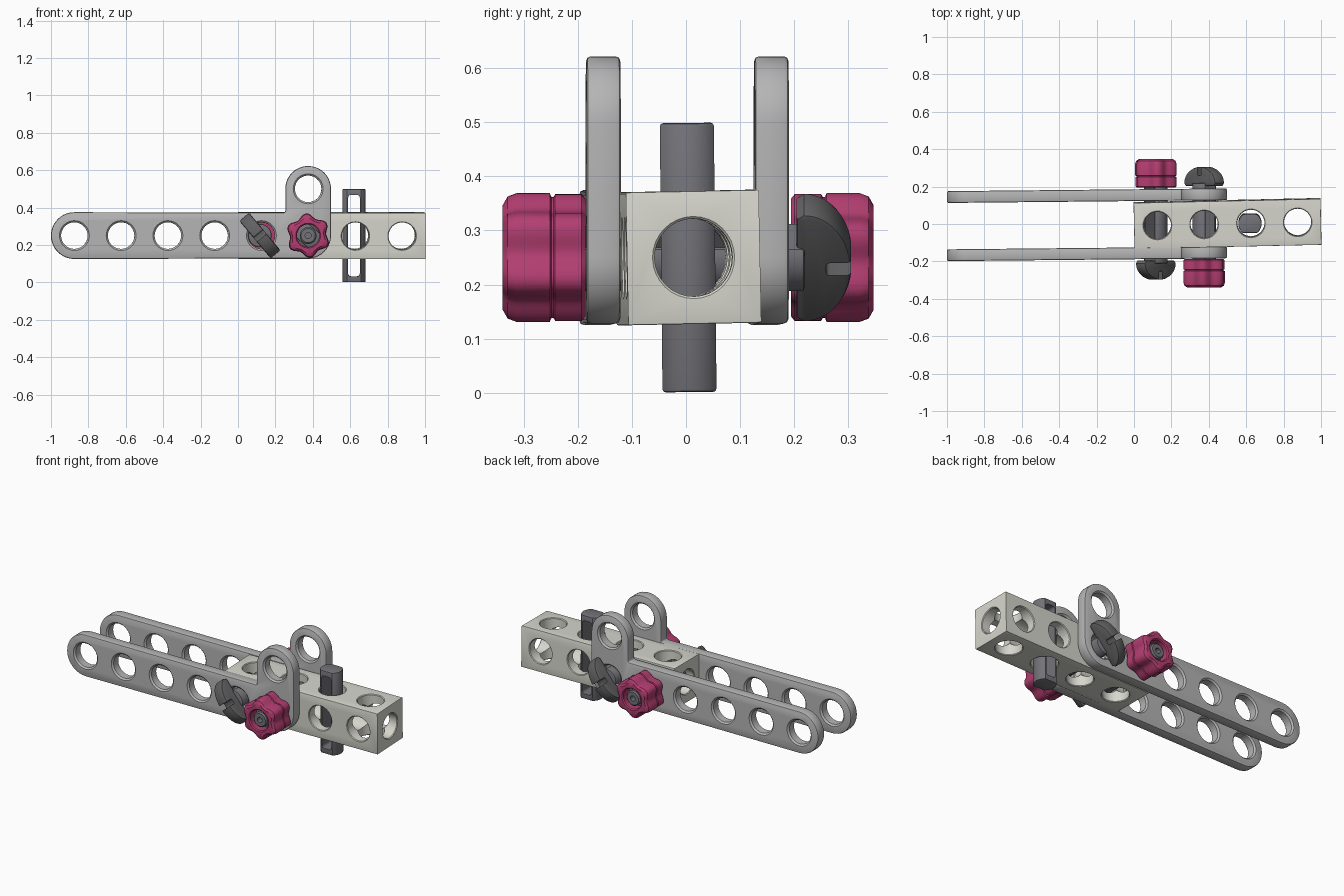
import bpy, bmesh
from math import sin, cos, pi, radians
from mathutils import Matrix

if "Cube" in bpy.data.objects:
    bpy.data.objects.remove(bpy.data.objects["Cube"])

RX = Matrix.Rotation(pi / 2, 4, 'X')
RY = Matrix.Rotation(pi / 2, 4, 'Y')
SIDE = Matrix(((0, 0, 1, 0), (1, 0, 0, 0), (0, 1, 0, 0), (0, 0, 0, 1)))
T = Matrix.Translation


def material(name, rgb):
    m = bpy.data.materials.new(name)
    m.diffuse_color = (*rgb, 1)
    m.use_nodes = True
    m.node_tree.nodes["Principled BSDF"].inputs["Base Color"].default_value = m.diffuse_color
    return m


PINK = material("pink_plastic", (0.45, 0.048, 0.165))
LIGHT = material("light_grey", (0.68, 0.68, 0.62))
MID = material("mid_grey", (0.46, 0.46, 0.46))
DARK = material("dark_grey", (0.17, 0.17, 0.19))
STEEL = material("wedge_grey", (0.12, 0.12, 0.125))


def finish(bm, name, mat, matrix):
    bmesh.ops.recalc_face_normals(bm, faces=bm.faces)
    bm.transform(matrix)
    me = bpy.data.meshes.new(name)
    bm.to_mesh(me)
    bm.free()
    if mat:
        me.materials.append(mat)
    ob = bpy.data.objects.new(name, me)
    bpy.context.collection.objects.link(ob)
    return ob


def prism(name, pts, depth, bevel=0, mat=None, matrix=Matrix()):
    """Outline extruded along z, with its rims bevelled."""
    bm = bmesh.new()
    f = bm.faces.new([bm.verts.new((x, y, -depth / 2)) for x, y in pts])
    ext = bmesh.ops.extrude_face_region(bm, geom=[f], use_keep_orig=True)
    for v in ext['geom']:
        if isinstance(v, bmesh.types.BMVert):
            v.co.z = depth / 2
    bmesh.ops.recalc_face_normals(bm, faces=bm.faces)
    if bevel:
        rims = [e for e in bm.edges if abs(e.verts[0].co.z - e.verts[1].co.z) < 1e-6]
        bmesh.ops.bevel(bm, geom=rims, offset=bevel, segments=2, profile=0.5, affect='EDGES')
    return finish(bm, name, mat, matrix)


def loft(bm, rings, closed=False, matrix=Matrix()):
    vs = [[bm.verts.new(matrix @ T(p).to_translation()) for p in r] for r in rings]
    n = len(vs[0])
    pairs = list(zip(vs, vs[1:])) + ([(vs[-1], vs[0])] if closed else [])
    for a, b in pairs:
        for i in range(n):
            j = (i + 1) % n
            bm.faces.new((a[i], a[j], b[j], b[i]))
    if not closed:
        bm.faces.new(vs[0][::-1])
        bm.faces.new(vs[-1])


def ring(r, z, n=32, wave=0):
    out = []
    for i in range(n):
        t = 2 * pi * i / n
        q = r * (1 + wave * cos(6 * (t - radians(15))))
        out.append((q * cos(t), q * sin(t), z))
    return out


def hole_cutter(spots, half, r, c):
    """Round holes with a chamfer at both mouths."""
    bm = bmesh.new()
    e = 0.02
    prof = [(r + c + e, -half - e), (r, -half + c), (r, half - c), (r + c + e, half + e)]
    for m in spots:
        loft(bm, [ring(q, z) for q, z in prof], matrix=m)
    return finish(bm, "cutter", None, Matrix())


def cut(ob, cutter):
    mod = ob.modifiers.new("cut", 'BOOLEAN')
    mod.object, mod.solver = cutter, 'EXACT'
    dg = bpy.context.evaluated_depsgraph_get()
    dg.update()
    me = bpy.data.meshes.new_from_object(ob.evaluated_get(dg))
    ob.modifiers.clear()
    ob.data = me
    bpy.data.objects.remove(cutter)


def arc(cx, cy, r, a0, a1, n):
    return [(cx + r * cos(radians(a0 + (a1 - a0) * i / n)),
             cy + r * sin(radians(a0 + (a1 - a0) * i / n))) for i in range(n + 1)]


def rounded(w, h, r):
    w, h = w / 2 - r, h / 2 - r
    return (arc(w, h, r, 0, 90, 4) + arc(-w, h, r, 90, 180, 4)
            + arc(-w, -h, r, 180, 270, 4) + arc(w, -h, r, 270, 360, 4))


# drilled square block
block = prism("drilled_block", [(-0.5, -0.123), (0.5, -0.123), (0.5, 0.123), (-0.5, 0.123)],
              0.246, 0.003, LIGHT)
xs = (-0.375, -0.125, 0.125, 0.375)
cut(block, hole_cutter([T((x, 0, 0)) for x in xs], 0.123, 0.073, 0.004))
cut(block, hole_cutter([T((x, 0, 0)) @ RX for x in xs], 0.123, 0.0728, 0.004))
cut(block, hole_cutter([RY], 0.5, 0.072, 0.004))
block.matrix_world = (T((0.5, 0.003, 0.25)) @ Matrix.Rotation(0.022, 4, 'Z')
                      @ Matrix.Rotation(0.02, 4, 'X'))

# side plates with an upright eye
outline = (arc(-0.875, 0, 0.125, 90, 270, 20) + arc(0.375, 0, 0.122, 270, 360, 10)
           + arc(0.375, 0.25, 0.122, 0, 180, 20) + arc(0.243, 0.133, 0.01, 0, -90, 4))
spots = [(-0.875 + 0.25 * i, 0) for i in range(6)] + [(0.375, 0.25)]
for name, y in (("front_plate", -0.157), ("back_plate", 0.154)):
    plate = prism(name, outline, 0.063, 0.008, MID, RX)
    cut(plate, hole_cutter([T((x, 0, z)) @ RX for x, z in spots], 0.0315, 0.071, 0.009))
    plate.matrix_world = T((0, y, 0.25)) @ Matrix.Rotation(0.01, 4, 'Z')


# flat-sided pin with a long window
def slotted_pin(name):
    pts = [(x, max(-0.05, min(0.05, y))) for x, y, _ in ring(0.0625, 0, 40)]
    pin = prism(name, pts, 0.498, 0.006, DARK)
    cut(pin, prism("cutter", rounded(0.062, 0.436, 0.015), 0.3, 0, None, RX))
    return pin


slotted_pin("loose_pin").matrix_world = T((0.62, 0.004, 0.25)) @ Matrix.Rotation(0.01, 4, 'X')


# clamp: pin, wedge through one end, lobed knob on the other
def clamp(prefix, x, turn):
    pose = (T((x, 0.004, 0.25)) @ Matrix.Rotation(turn, 4, 'Z') @ RX
            @ Matrix.Rotation(radians(-40), 4, 'Z'))
    pin = slotted_pin(prefix + "_pin")
    pin.matrix_world = pose @ T((0, 0, 0.034))

    dome = [(0.13 * cos(t), -0.214 - 0.088 * sin(t))
            for t in [pi * i / 28 for i in range(29)]]
    pts = [(0.12, -0.2)] + dome + [(-0.12, -0.2)]
    wedge = prism(prefix + "_wedge", pts, 0.068, 0.009, STEEL, SIDE)
    cut(wedge, prism("cutter", rounded(0.03, 0.2, 0.008), 0.2, 0, None,
                     T((0, 0, -0.355)) @ SIDE))
    wedge.matrix_world = pose

    # (radius, height, lobe depth) round the knob section
    sect = [(0.062, 0.19, 0), (0.1, 0.19, 0.09), (0.107, 0.197, 0.1), (0.107, 0.246, 0.1),
            (0.102, 0.249, 0.1), (0.102, 0.253, 0.1), (0.108, 0.256, 0.105),
            (0.108, 0.318, 0.105), (0.103, 0.334, 0.1), (0.09, 0.343, 0.08),
            (0.066, 0.343, 0), (0.06, 0.337, 0)]
    bm = bmesh.new()
    loft(bm, [ring(r, z, 72, w) for r, z, w in sect], closed=True)
    finish(bm, prefix + "_knob", PINK, Matrix()).matrix_world = pose

    stud = [(0.045, 0.27), (0.045, 0.326), (0.038, 0.333), (0.016, 0.333), (0.016, 0.3)]
    bm = bmesh.new()
    loft(bm, [ring(r, z, 24) for r, z in stud])
    finish(bm, prefix + "_stud", DARK, Matrix()).matrix_world = pose


clamp("front_clamp", 0.375, 0)
clamp("back_clamp", 0.117, pi)

# smooth shading with crisp edges
for ob in bpy.context.collection.objects:
    ob.select_set(True)
    bpy.context.view_layer.objects.active = ob
bpy.ops.object.shade_smooth_by_angle(angle=radians(32))
